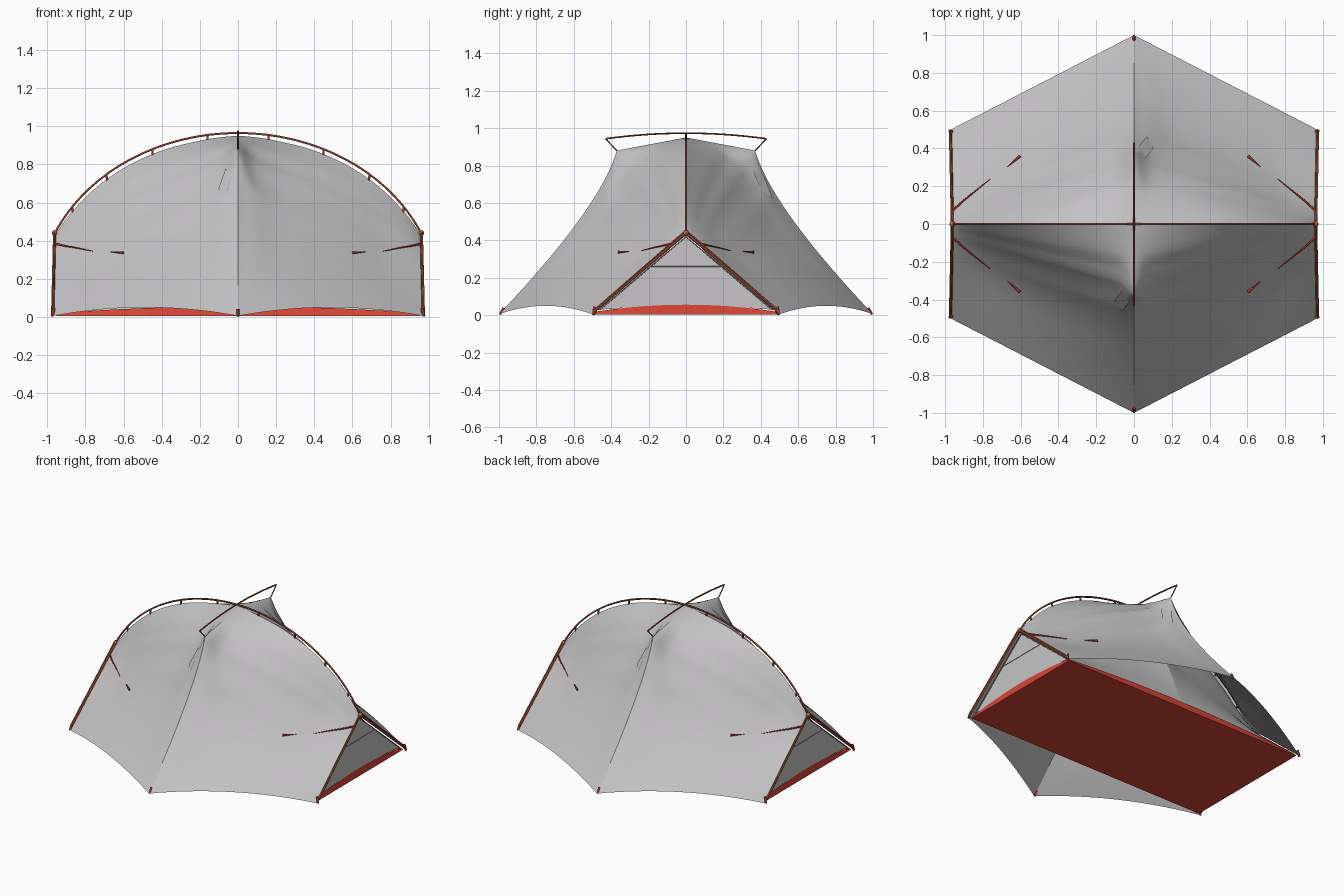
import bpy, bmesh, math
from mathutils import Vector
from mathutils.bvhtree import BVHTree

cube = bpy.data.objects.get("Cube")
if cube:
    bpy.data.objects.remove(cube)


def material(name, rgb):
    m = bpy.data.materials.new(name)
    m.use_nodes = True
    m.diffuse_color = (*rgb, 1)
    m.node_tree.nodes["Principled BSDF"].inputs["Base Color"].default_value = (*rgb, 1)
    return m


GREY = material("fly grey", (0.55, 0.54, 0.55))
PALE = material("inner wall grey", (0.57, 0.56, 0.57))
RED = material("floor red", (0.68, 0.06, 0.035))
BROWN = material("pole brown", (0.24, 0.05, 0.025))
ORANGE = material("hub orange", (0.5, 0.14, 0.05))
CLIP = material("clip dark red", (0.4, 0.035, 0.02))
TRIM = material("trim grey", (0.28, 0.28, 0.28))
SIGNS = [(1, 1), (-1, 1), (-1, -1), (1, -1)]


def finish(bm, name, mat, smooth=True):
    bmesh.ops.remove_doubles(bm, verts=bm.verts, dist=0.0005)
    bmesh.ops.recalc_face_normals(bm, faces=bm.faces)
    for f in bm.faces:
        f.smooth = smooth
    # panel seams on the two centre planes stay sharp
    for e in bm.edges:
        if any(all(abs(v.co[k]) < 1e-4 for v in e.verts) for k in (0, 1)):
            e.smooth = False
    me = bpy.data.meshes.new(name)
    bm.to_mesh(me)
    bm.free()
    me.materials.append(mat)
    ob = bpy.data.objects.new(name, me)
    bpy.context.collection.objects.link(ob)
    return ob


def tube(name, pts, radius, mat, tip=1.0):
    """Round rod through the points, optionally tapering to its end."""
    cu = bpy.data.curves.new(name, "CURVE")
    cu.dimensions = "3D"
    cu.bevel_depth = radius
    cu.bevel_resolution = 1
    cu.use_fill_caps = True
    sp = cu.splines.new("POLY")
    sp.points.add(len(pts) - 1)
    for i, (p, q) in enumerate(zip(sp.points, pts)):
        p.co = (*q, 1)
        p.radius = 1 + (tip - 1) * i / (len(pts) - 1)
    cu.materials.append(mat)
    ob = bpy.data.objects.new(name, cu)
    bpy.context.collection.objects.link(ob)


def ball(name, loc, r, mat):
    bm = bmesh.new()
    bmesh.ops.create_uvsphere(bm, u_segments=12, v_segments=8, radius=r)
    bmesh.ops.translate(bm, verts=bm.verts, vec=loc)
    finish(bm, name, mat)


def arch(x):
    """Height of the main pole above the ground."""
    return 0.965 - 0.882 * (1 - math.sqrt(1 - (x / 1.05) ** 2))


def bezier(a, b, c, t):
    return a * (1 - t) ** 2 + b * 2 * t * (1 - t) + c * t * t


def fly_seam(v):
    peak = Vector((0, 0.37, 0.88))
    if v < 0.25:
        return Vector((0, 0, 0.95)).lerp(peak, v / 0.25)
    return bezier(peak, Vector((0, 0.455, 0.58)), Vector((0, 1, 0.005)), (v - 0.25) / 0.75)


def inner_seam(v):
    return bezier(Vector((0, 0, 0.9)), Vector((0, 0.25, 0.66)), Vector((0, 0.475, 0.05)), v)


def panel(seam, top, foot, power, drop, hem):
    """Point function of a quarter panel stretched from centre seam to side edge."""
    def point(u, v):
        # the seam's kink softens away from the seam
        d = min(v, 1 - v, 2.5 * u, 0.2)
        line = (seam(v - d) + seam(v) * 2 + seam(v + d)) / 4
        p = line.lerp(top.lerp(foot, v ** power), u)
        straight = seam(0).z + (top.z - seam(0).z) * u
        gap = drop + 0.011 * min(1, 4 * u, 8 * (1 - u))
        p.z += (arch(top.x * u) - gap - straight) * (1 - v) ** 3
        p.z -= 0.045 * min(1, 6 * u * (1 - u)) * math.sin(math.pi * v ** 0.8) ** 2
        p.z += hem * 4 * u * (1 - u) * v ** 3
        return p
    return point


def canopy(name, point, mat, nu=24, nv=28):
    bm = bmesh.new()
    for sx, sy in SIGNS:
        grid = [[bm.verts.new(point(0.5 - 0.5 * math.cos(math.pi * i / nu), j / nv))
                 for j in range(nv + 1)] for i in range(nu + 1)]
        for row in grid:
            for v in row:
                v.co.x *= sx
                v.co.y *= sy
        for a, b in zip(grid, grid[1:]):
            for j in range(nv):
                bm.faces.new((a[j], b[j], b[j + 1], a[j + 1]))
    return finish(bm, name, mat)


# Outer fly
fly_point = panel(fly_seam, Vector((0.96, 0, 0.43)), Vector((0.97, 0.5, 0.005)), 1.6, 0.015, 0.045)
fly = canopy("outer_fly", fly_point, GREY)
surface = BVHTree.FromPolygons([v.co for v in fly.data.vertices],
                               [p.vertices for p in fly.data.polygons])


def on_fly(x, y, lift):
    hit, normal, _, _ = surface.ray_cast(Vector((x, y, 2)), Vector((0, 0, -1)))
    return hit + (normal if normal.z > 0 else -normal) * lift


# Inner tent side walls
inner = panel(inner_seam, Vector((0.935, 0, 0.41)), Vector((0.935, 0.465, 0.025)), 1, 0.045, 0)
canopy("inner_walls", inner, PALE)

# Bathtub floor with bowed walls
bm = bmesh.new()
steps = [-1 + k / 6 for k in range(12)]
ring = ([(t, -1, t) for t in steps] + [(1, t, t) for t in steps]
        + [(-t, 1, t) for t in steps] + [(-1, -t, t) for t in steps])
low = [bm.verts.new((x * 0.955, y * 0.488, 0.004)) for x, y, t in ring]
high = [bm.verts.new((x * 0.949, y * 0.476, 0.02 + 0.036 * (1 - t * t))) for x, y, t in ring]
bm.faces.new(low)
for k in range(len(ring)):
    n = (k + 1) % len(ring)
    bm.faces.new((low[k], low[n], high[n], high[k]))
finish(bm, "floor_tub", RED, smooth=False)

# Main arch pole and the short crossing ridge pole
xs = [0.96 * math.sin(math.pi / 2 * k / 20) for k in range(-20, 21)]
tube("main_pole", [(x, 0, arch(x)) for x in xs], 0.006, BROWN)
ys = [0.43 * k / 8 for k in range(-8, 9)]
tube("ridge_pole", [(0, y, 0.973 - 0.16 * y * y) for y in ys], 0.005, BROWN)

# Clips that hang the fly from the main pole
for x in (0.16, 0.45, 0.69, 0.87):
    for s in (1, -1):
        tube("pole_clip", [(s * x, 0, arch(x)), (s * x * 0.995, 0, arch(x) - 0.032)], 0.0065, CLIP)

for s in (1, -1):
    # Peak struts, peg loops and vent patches at front and back
    tube("peak_strut", [(0, s * 0.43, 0.943), (0, s * 0.37, 0.88)], 0.004, BROWN)
    tube("peg_loop", [(0, s * 0.975, 0.04), (0, s * 0.995, 0.004)], 0.007, CLIP)
    corners = [(0.06, 0.35), (0.1, 0.4), (0.065, 0.46), (0.025, 0.41)]
    bm = bmesh.new()
    bm.faces.new([bm.verts.new(on_fly(s * x, s * y, 0.006)) for x, y in corners])
    finish(bm, "vent_patch", GREY)

    # End wall with its trim
    bm = bmesh.new()
    base = [(s * 0.945, 0.46 * t, 0.03 + 0.02 * (1 - t * t)) for t in (-1, -0.5, 0, 0.5, 1)]
    bm.faces.new([bm.verts.new(p) for p in base + [(s * 0.945, 0, 0.42)]])
    finish(bm, "end_wall", PALE, smooth=False)
    tube("end_wall_bar", [(s * 0.946, -0.19, 0.26), (s * 0.946, 0.19, 0.26)], 0.002, TRIM)
    tube("end_wall_edge", [(s * 0.946, -0.46, 0.03), (s * 0.946, 0, 0.42),
                           (s * 0.946, 0.46, 0.03)], 0.004, TRIM)
    ball("pole_hub", (s * 0.962, 0, 0.44), 0.015, ORANGE)

for sx, sy in SIGNS:
    # Side legs and corner feet
    tube("side_leg", [(sx * 0.962, 0, 0.44), (sx * 0.972, sy * 0.49, 0.02)], 0.008, BROWN)
    tube("side_leg_sleeve", [(sx * 0.966, sy * 0.012, 0.445), (sx * 0.976, sy * 0.48, 0.038)],
         0.004, ORANGE)
    tube("corner_foot", [(sx * 0.965, sy * 0.49, 0.045), (sx * 0.975, sy * 0.494, 0.003)],
         0.008, CLIP)
    # Guy cord and its toggle
    path = [on_fly(sx * x, sy * (0.85 - 0.81 * x), 0.005) for x in (0.9, 0.85, 0.8, 0.76)]
    tube("guy_cord", [(sx * 0.962, sy * 0.07, 0.385)] + path, 0.006, CLIP, 0.3)
    tube("guy_toggle", [on_fly(sx * 0.6, sy * 0.355, 0.008), on_fly(sx * 0.67, sy * 0.3, 0.003)],
         0.008, CLIP, 0.2)
